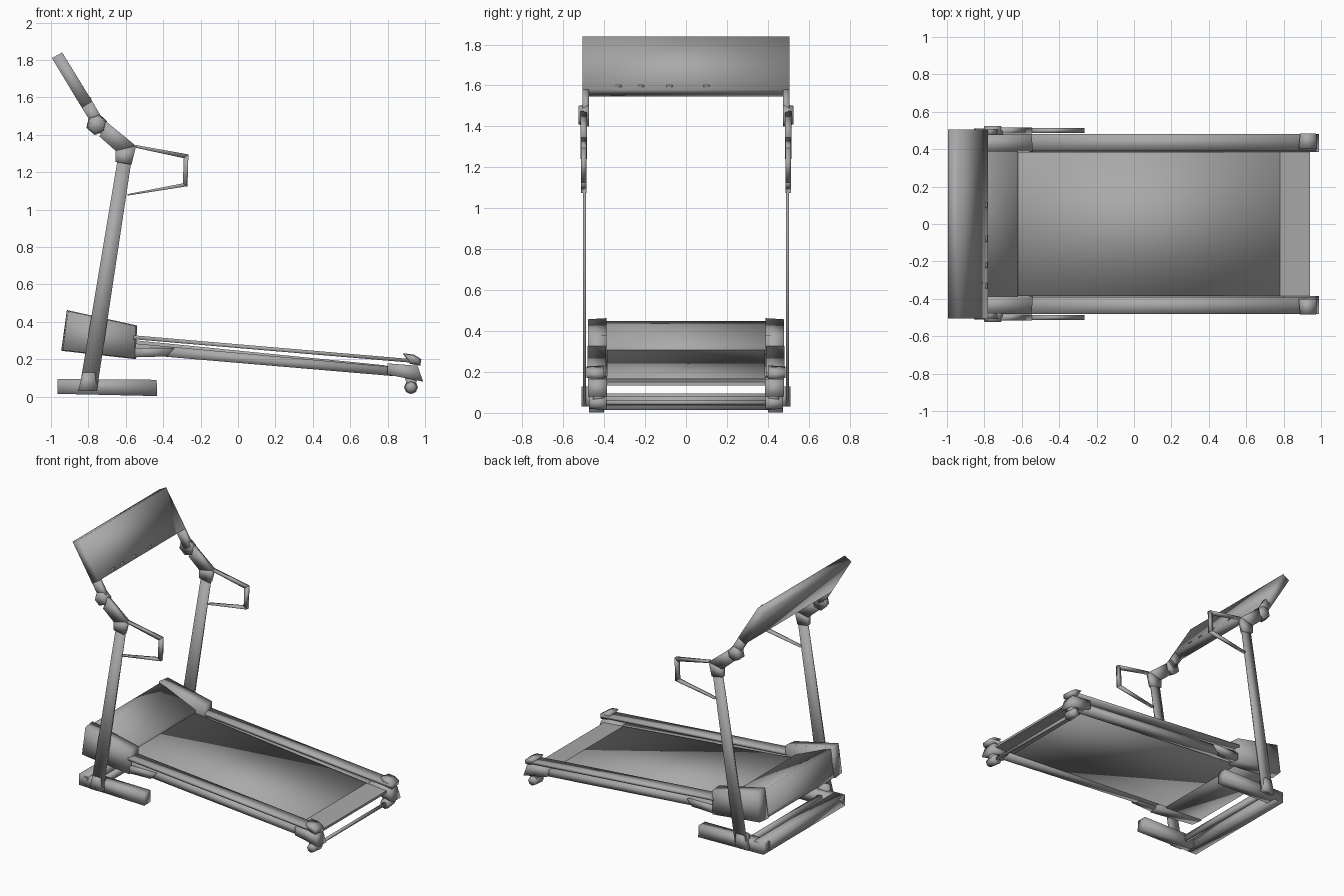
import bpy, bmesh
from math import cos, sin, pi

grey = bpy.data.materials.new("dark_grey")
grey.diffuse_color = (0.4, 0.4, 0.4, 1)


def prism(name, pts, y0, y1, mirror=False, taper=1.0, smooth=True):
    """Smooth-shaded x-z outline extruded from y0 to y1; optional mirrored twin and shrunken outer end."""
    bm = bmesh.new()
    n = len(pts)
    cx, cz = sum(p[0] for p in pts) / n, sum(p[1] for p in pts) / n
    a = [bm.verts.new((x, y0, z)) for x, z in pts]
    b = [bm.verts.new((cx + (x - cx) * taper, y1, cz + (z - cz) * taper)) for x, z in pts]
    bm.faces.new(a)
    bm.faces.new(b[::-1])
    for i in range(n):
        j = (i + 1) % n
        bm.faces.new((a[j], a[i], b[i], b[j]))
    bmesh.ops.recalc_face_normals(bm, faces=bm.faces)
    for f in bm.faces:
        f.smooth = smooth
    me = bpy.data.meshes.new(name)
    bm.to_mesh(me)
    bm.free()
    me.materials.append(grey)
    ob = bpy.data.objects.new(name, me)
    bpy.context.collection.objects.link(ob)
    if mirror:
        m = ob.modifiers.new("mirror", 'MIRROR')
        m.use_axis = (False, True, False)
        m.use_mirror_merge = False
    return ob


def disc(cx, cz, r, n, turn=0.0):
    return [(cx + r * cos(turn + 2 * pi * i / n), cz + r * sin(turn + 2 * pi * i / n)) for i in range(n)]


# Console: slanted slab with small buttons on its lower edge
prism("console", [(-0.995, 1.81), (-0.94, 1.84), (-0.78, 1.58), (-0.835, 1.545)], -0.505, 0.505)
for i, y in enumerate((0.1, -0.08, -0.22, -0.33)):
    prism("button_%d" % i, [(-0.80, 1.60), (-0.788, 1.603), (-0.782, 1.592)], y - 0.015, y + 0.015)

# Console arms, pivot knobs and elbows
prism("console_arm", [(-0.835, 1.545), (-0.78, 1.58), (-0.715, 1.47), (-0.77, 1.44)], 0.475, 0.505, True)
prism("pivot_knob", disc(-0.755, 1.455, 0.058, 6, 0.3), 0.475, 0.525, True, 0.8)
prism("elbow_upper", [(-0.71, 1.475), (-0.545, 1.34), (-0.655, 1.315), (-0.74, 1.39)], 0.483, 0.515, True)
prism("elbow_lower", [(-0.545, 1.34), (-0.57, 1.24), (-0.655, 1.255), (-0.655, 1.315)], 0.483, 0.515, True)

# Hand grips: tapering open loops made of three bars
prism("grip_top", [(-0.545, 1.345), (-0.265, 1.295), (-0.29, 1.275), (-0.545, 1.33)], 0.487, 0.512, True)
prism("grip_front", [(-0.265, 1.295), (-0.27, 1.125), (-0.295, 1.14), (-0.29, 1.275)], 0.487, 0.512, True)
prism("grip_bottom", [(-0.27, 1.125), (-0.59, 1.075), (-0.59, 1.083), (-0.295, 1.14)], 0.487, 0.512, True)

# Uprights and their foot brackets
prism("upright", [(-0.645, 1.26), (-0.57, 1.26), (-0.755, 0.03), (-0.85, 0.03)], 0.488, 0.504, True)
prism("upright_bracket", [(-0.83, 0.13), (-0.765, 0.13), (-0.755, 0.03), (-0.855, 0.03)], 0.45, 0.51, True)

# Floor base: two skids and two cross bars
prism("base_skid", [(-0.965, 0.095), (-0.435, 0.09), (-0.432, 0.003), (-0.965, 0.015)], 0.40, 0.475, True)
prism("base_front_bar", [(-0.965, 0.095), (-0.885, 0.095), (-0.885, 0.013), (-0.965, 0.015)], -0.475, 0.475)
prism("base_inner_bar", [(-0.83, 0.08), (-0.80, 0.08), (-0.80, 0.035), (-0.83, 0.035)], -0.45, 0.45)

# Motor cover with side caps
prism("motor_cover", [(-0.93, 0.27), (-0.91, 0.45), (-0.85, 0.43), (-0.62, 0.33),
                      (-0.62, 0.225), (-0.94, 0.25)], -0.40, 0.40)
prism("cover_cap", [(-0.915, 0.463), (-0.54, 0.38), (-0.545, 0.20), (-0.945, 0.245)],
      0.388, 0.48, True, 0.96)

# Running belt and the deck end behind it
prism("running_belt", [(-0.64, 0.31), (0.78, 0.168), (0.78, 0.14), (-0.64, 0.235)], -0.385, 0.385)
prism("deck_end", [(0.78, 0.166), (0.94, 0.152), (0.94, 0.135), (0.78, 0.14)], -0.385, 0.385, smooth=False)

# Side rails: flat upper strip and slim lower beam with a gap between
prism("upper_rail", [(-0.56, 0.328), (0.97, 0.197), (0.97, 0.178), (-0.56, 0.307)], 0.39, 0.482, True)
prism("lower_rail", [(-0.56, 0.285), (0.83, 0.158), (0.83, 0.11), (-0.56, 0.228)], 0.385, 0.455, True)
prism("rail_bracket", [(-0.56, 0.26), (-0.34, 0.26), (-0.38, 0.215), (-0.56, 0.21)], 0.42, 0.475, True)

# Rear end blocks, clips, wheels and axle
prism("end_block", [(0.80, 0.178), (0.96, 0.165), (0.99, 0.08), (0.80, 0.118)], 0.385, 0.48, True)
prism("end_clip", [(0.88, 0.232), (0.94, 0.225), (0.98, 0.20), (0.975, 0.165), (0.92, 0.175)],
      0.40, 0.485, True, 0.85)
prism("rear_wheel_stem", [(0.89, 0.11), (0.96, 0.10), (0.945, 0.05), (0.905, 0.05)], 0.40, 0.455, True)
prism("rear_wheel", disc(0.925, 0.05, 0.037, 8), 0.388, 0.475, True, 0.8)
prism("rear_axle", disc(0.925, 0.05, 0.012, 6), -0.40, 0.40)
